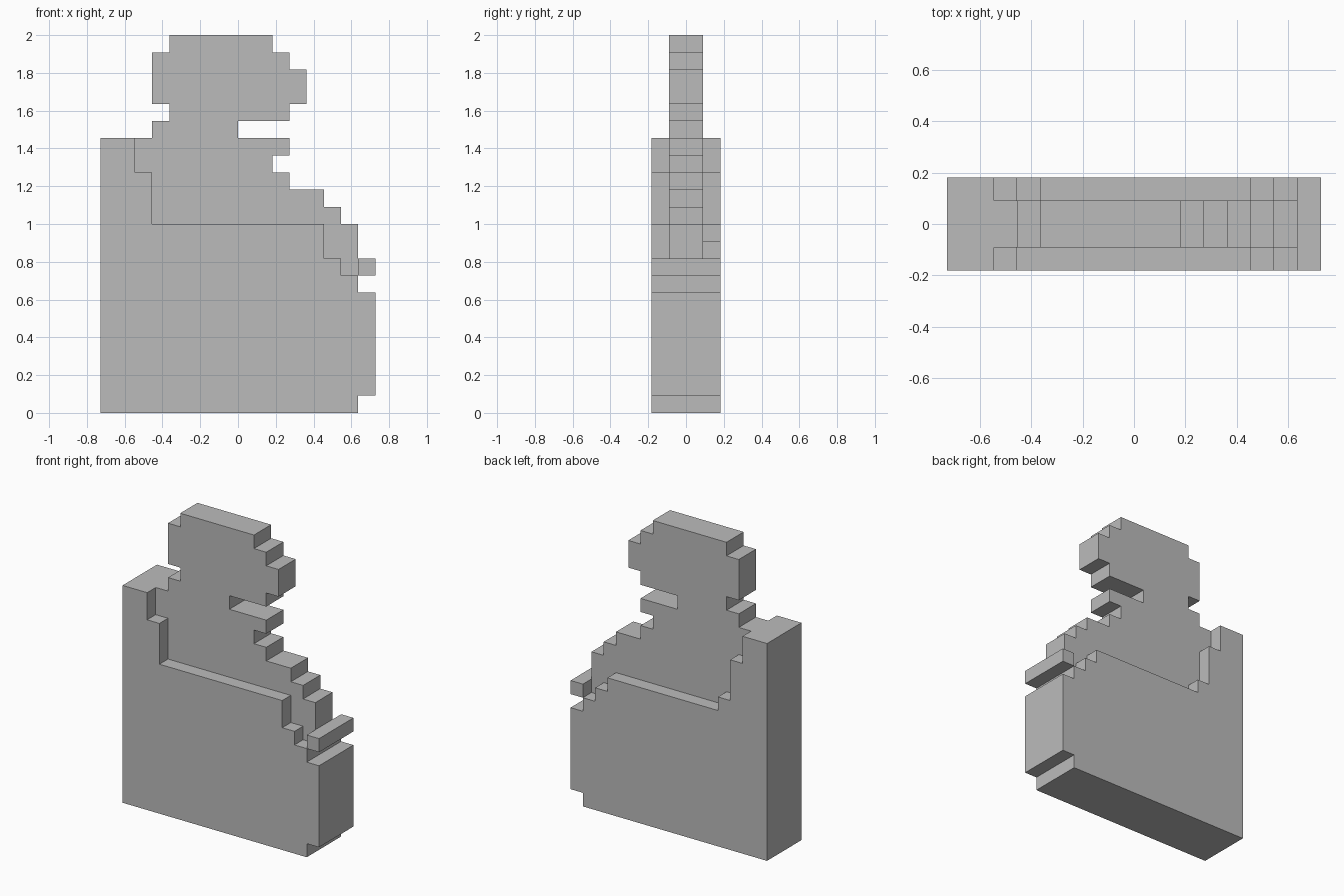
import bpy, bmesh, math
from mathutils import Vector

cube = bpy.data.objects.get("Cube")
if cube:
    bpy.data.objects.remove(cube, do_unlink=True)

U = 2 / 22                       # edge of one block
OFFSET = Vector((8, 2, 0))       # block coordinates of the origin

grey = bpy.data.materials.new("plain grey")
grey.use_nodes = True
COLOUR = (0.5, 0.5, 0.5, 1)
grey.diffuse_color = COLOUR
grey.node_tree.nodes["Principled BSDF"].inputs["Base Color"].default_value = COLOUR

cells = set()


def fill(x, y, z):
    """Fill the block ranges [start, end) on each axis."""
    cells.update((i, j, k) for i in range(*x) for j in range(*y) for k in range(*z))


FULL, FRONT, CORE, BACK = (0, 4), (0, 1), (1, 3), (3, 4)

# Thick base with its notched right-hand edge, and the projecting bar
fill((0, 15), FULL, (0, 8))
fill((15, 16), FULL, (1, 7))
fill((15, 16), FULL, (8, 9))

# Stepped shoulders and tall back post of the thick layer
fill((0, 14), FULL, (8, 9))
fill((0, 13), FULL, (9, 10))
fill((0, 13), FRONT, (10, 11))
fill((0, 4), BACK, (10, 11))
fill((0, 3), FULL, (11, 14))
fill((0, 2), FULL, (14, 16))

# Thin core: torso, neck and head, as (x start, x end, z start, z end)
for x0, x1, z0, z1 in [
    (0, 15, 8, 11), (0, 14, 11, 12), (0, 13, 12, 13), (0, 11, 13, 14),
    (0, 10, 14, 15), (0, 11, 15, 16), (3, 8, 16, 17), (4, 11, 17, 18),
    (3, 12, 18, 20), (3, 11, 20, 21), (4, 10, 21, 22),
]:
    fill((x0, x1), CORE, (z0, z1))

# Skin the exposed block sides, then merge the flat areas
bm = bmesh.new()
verts = {}


def vert(p):
    key = tuple(round(c) for c in p)
    if key not in verts:
        verts[key] = bm.verts.new((Vector(key) - OFFSET) * U)
    return verts[key]


for cell in sorted(cells):
    for axis in range(3):
        for side in (0, 1):
            near = list(cell)
            near[axis] += 2 * side - 1
            if tuple(near) in cells:
                continue
            a, b = Vector(), Vector()
            a[(axis + 1) % 3] = 1
            b[(axis + 2) % 3] = 1
            p = Vector(cell)
            p[axis] += side
            loop = [p, p + a, p + a + b, p + b]
            bm.faces.new([vert(q) for q in (loop if side else loop[::-1])])

bmesh.ops.dissolve_limit(bm, angle_limit=math.radians(1),
                         verts=bm.verts[:], edges=bm.edges[:])
mesh = bpy.data.meshes.new("stepped_figure")
bm.to_mesh(mesh)
bm.free()
mesh.materials.append(grey)
figure = bpy.data.objects.new("stepped_figure", mesh)
bpy.context.collection.objects.link(figure)
